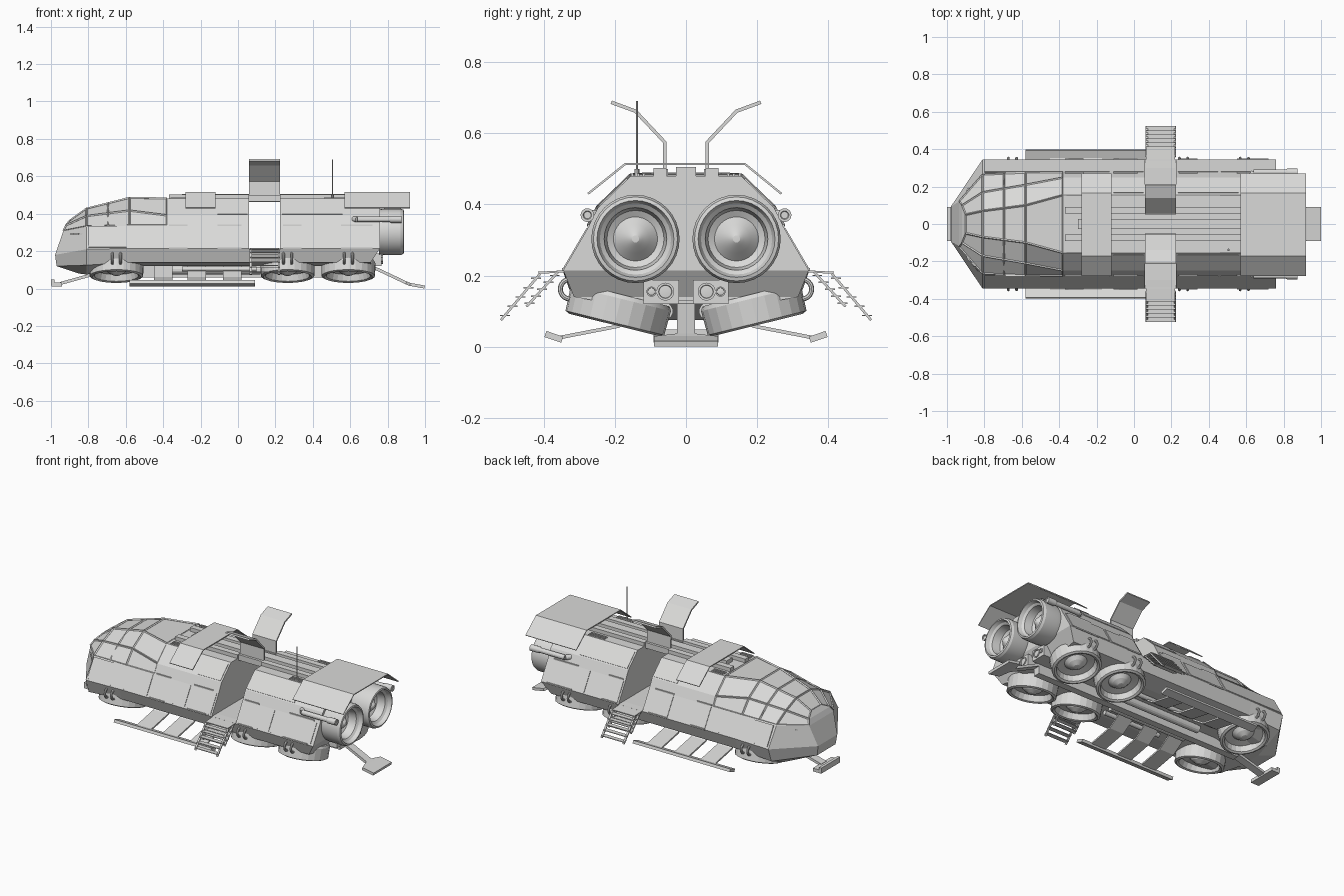
import bpy, bmesh, math
from mathutils import Vector, Matrix

cube = bpy.data.objects.get("Cube")
if cube:
    bpy.data.objects.remove(cube)

GREY = (0.7, 0.7, 0.69, 1)
mat = bpy.data.materials.new("light grey paint")
mat.use_nodes = True
mat.diffuse_color = GREY
mat.node_tree.nodes["Principled BSDF"].inputs["Base Color"].default_value = GREY


def finish(name, bm):
    bmesh.ops.recalc_face_normals(bm, faces=bm.faces)
    me = bpy.data.meshes.new(name)
    bm.to_mesh(me)
    bm.free()
    me.materials.append(mat)
    ob = bpy.data.objects.new(name, me)
    bpy.context.collection.objects.link(ob)
    return ob


def box(name, x, y, z):
    """Box from three (low, high) ranges."""
    bm = bmesh.new()
    bmesh.ops.create_cube(bm, size=1)
    for v in bm.verts:
        v.co = [r[0] + (c + 0.5) * (r[1] - r[0]) for c, r in zip(v.co, (x, y, z))]
    return finish(name, bm)


def strip(name, rows, thick):
    """Open grid of points given a thickness."""
    bm = bmesh.new()
    grid = [[bm.verts.new(p) for p in row] for row in rows]
    for a, b in zip(grid, grid[1:]):
        for i in range(len(a) - 1):
            bm.faces.new((a[i], a[i + 1], b[i + 1], b[i]))
    ob = finish(name, bm)
    mod = ob.modifiers.new("thickness", 'SOLIDIFY')
    mod.thickness, mod.offset = thick, 0
    return ob


def sheet(name, yz, x0, x1, thick=0.01):
    return strip(name, [[(x, y, z) for y, z in yz] for x in (x0, x1)], thick)


def rod(name, a, b, r, sides=8):
    a, b = Vector(a), Vector(b)
    bm = bmesh.new()
    bmesh.ops.create_cone(bm, cap_ends=True, segments=sides, radius1=r, radius2=r, depth=(b - a).length)
    turn = (b - a).to_track_quat('Z', 'Y').to_matrix().to_4x4()
    bm.transform(Matrix.Translation((a + b) / 2) @ turn)
    return finish(name, bm)


def lathe(name, profile, place, axis, sides=32):
    """Spin (radius, distance) points about an axis."""
    bm = bmesh.new()
    vs = [bm.verts.new((r, 0, h)) for r, h in profile]
    es = [bm.edges.new(p) for p in zip(vs, vs[1:])]
    bmesh.ops.spin(bm, geom=vs + es, cent=(0, 0, 0), axis=(0, 0, 1), angle=math.tau, steps=sides)
    bmesh.ops.remove_doubles(bm, verts=bm.verts, dist=0.0005)
    bm.transform(Matrix.Translation(place) @ Vector(axis).to_track_quat('Z', 'Y').to_matrix().to_4x4())
    ob = finish(name, bm)
    bpy.context.view_layer.objects.active = ob
    ob.select_set(True)
    bpy.ops.object.shade_smooth_by_angle(angle=math.radians(14))
    ob.select_set(False)
    return ob


def loft(name, halves):
    """Closed hull through half sections mirrored over y."""
    bm = bmesh.new()
    rings = []
    for half in halves:
        pts = half + [(x, -y, z) for x, y, z in reversed(half)]
        rings.append([bm.verts.new(p) for p in pts])
    n = len(rings[0])
    for a, b in zip(rings, rings[1:]):
        for i in range(n):
            j = (i + 1) % n
            bm.faces.new((a[i], a[j], b[j], b[i]))
    for ring in (rings[0], rings[-1]):
        for i in range(n // 2 - 1):
            bm.faces.new((ring[i], ring[i + 1], ring[n - 2 - i], ring[n - 1 - i]))
    return finish(name, bm)


# Hull sections, from crown to belly
BODY = [(0.155, 0.48), (0.248, 0.39), (0.275, 0.335), (0.345, 0.215), (0.315, 0.14), (0.2, 0.12)]
MID = [(0.10, 0.483), (0.21, 0.415)] + BODY[2:]
FORE = [(0.07, 0.425), (0.17, 0.385), (0.265, 0.33), (0.345, 0.21), (0.315, 0.125), (0.2, 0.075)]
TIP = [(-0.90, 0.05, 0.36), (-0.92, 0.10, 0.335), (-0.935, 0.12, 0.305),
       (-0.978, 0.095, 0.18), (-0.97, 0.09, 0.12), (-0.85, 0.08, 0.08)]


def at(x, section):
    return [(x, y, z) for y, z in section]


nose = [TIP, at(-0.81, FORE), at(-0.58, MID), at(-0.38, BODY)]
loft("front_hull", nose + [at(0.06, BODY)])
rear = at(0.76, BODY[:4]) + at(0.71, BODY[4:])
loft("rear_hull", [at(0.225, BODY), rear])
loft("doorway_floor", [at(x, BODY[3:]) for x in (0.06, 0.225)])
box("doorway_roof", (0.06, 0.225), (-0.06, 0.06), (0.462, 0.48))

# Canopy frame
bm = bmesh.new()
rows = []
for ring in nose:
    top = ring[:3]
    rows.append([Vector((x, -y, z)) for x, y, z in reversed(top)] + [Vector(p) for p in top])
rows.insert(2, [(a + b) / 2 for a, b in zip(rows[1], rows[2])])
grid = [[bm.verts.new(p + Vector((0, 0, 0.002))) for p in row] for row in rows]
for a, b in zip(grid, grid[1:]):
    for i in range(5):
        bm.faces.new((a[i], a[i + 1], b[i + 1], b[i]))
frame = finish("canopy_frame", bm)
wire = frame.modifiers.new("bars", 'WIREFRAME')
wire.thickness = 0.011

# Folded roof covers
ROOF = [(-0.275, 0.43), (-0.17, 0.514), (0.165, 0.514), (0.268, 0.43)]
sheet("rear_roof_cover", ROOF, 0.57, 0.92, 0.006)
sheet("front_roof_cover", ROOF, -0.28, -0.12, 0.006)

# Roof spine and rails
box("roof_spine", (-0.3, 0.76), (-0.028, 0.028), (0.47, 0.505))
for s in (-1, 1):
    rail = sorted((s * 0.055, s * 0.092))
    box("front_roof_rail", (-0.37, 0.06), rail, (0.47, 0.503))
    box("rear_roof_rail", (0.225, 0.76), rail, (0.47, 0.503))
    for x0, x1 in ((-0.36, -0.28), (0.46, 0.57)):
        for i in range(3):
            y = s * (0.115 + i * 0.016)
            box("roof_slat", (x0, x1), sorted((y, y + s * 0.007)), (0.47, 0.487))

for s in (-1, 1):
    # Side panels lying on the slopes
    def slope(name, x0, x1, a, b):
        sheet(name, [(s * a[0], a[1]), (s * b[0], b[1])], x0, x1, 0.006)
    for x0, x1 in ((-0.80, -0.39), (-0.37, -0.13), (-0.11, 0.05), (0.235, 0.45), (0.465, 0.74)):
        slope("lower_side_panel", x0, x1, (0.277, 0.332), (0.342, 0.221))
    for x0, x1 in ((-0.11, 0.05), (0.235, 0.56)):
        slope("upper_side_panel", x0, x1, (0.165, 0.471), (0.243, 0.395))
    for x0, x1 in ((-0.37, -0.27), (-0.11, 0.02), (0.24, 0.34), (0.55, 0.72)):
        box("side_grip", (x0, x1), sorted((s * 0.325, s * 0.349)), (0.213, 0.221))
        box("side_vent", (x0, x1), sorted((s * 0.255, s * 0.277)), (0.335, 0.343))

    # Raised door and its lower threshold
    sheet("raised_door", [(s * y, z) for y, z in ((0.06, 0.47), (0.06, 0.575), (0.142, 0.662), (0.21, 0.687))],
          0.06, 0.225, 0.01)
    box("door_hinge", (0.06, 0.225), sorted((s * 0.05, s * 0.08)), (0.465, 0.5))
    sheet("door_sill", [(s * 0.3, 0.214), (s * 0.415, 0.208)], 0.065, 0.22, 0.006)

    # Boarding stairs
    for part, (y0, z0), (y1, z1) in (("upper", (0.36, 0.21), (0.448, 0.113)), ("lower", (0.41, 0.205), (0.52, 0.075))):
        for x in (0.062, 0.213):
            sheet(part + "_stair_rail", [(s * y0, z0), (s * y1, z1)], x, x + 0.012, 0.007)
        for i in range(5):
            t = (i + 0.5) / 5
            y, z = y0 + t * (y1 - y0), z0 + t * (z1 - z0)
            box(part + "_stair_step", (0.065, 0.222), sorted((s * (y - 0.014), s * (y + 0.014))), (z - 0.002, z + 0.002))

    # Main engines
    lathe("engine", [(0.12, 0), (0.124, 0.03), (0.124, 0.115), (0.118, 0.13), (0.108, 0.133), (0.1, 0.11),
                     (0.088, 0.1), (0.08, 0.05), (0.062, 0.04), (0.04, 0.062), (0.02, 0.082), (0.01, 0.089), (0, 0.09)],
          (0.755, s * 0.142, 0.303), (1, 0, 0))

    # Tail lamps
    box("lamp_housing", (0.71, 0.767), sorted((s * 0.02, s * 0.12)), (0.12, 0.188))
    for y, r in ((0.058, 0.025), (0.097, 0.014)):
        lathe("tail_lamp", [(r, 0), (r, 0.008), (r * 0.75, 0.008), (r * 0.7, 0.003), (0, 0.005)],
              (0.766, s * y, 0.155), (1, 0, 0))

    # Exhaust pipes with collars
    rod("exhaust_pipe", (0.64, s * 0.277, 0.37), (0.87, s * 0.277, 0.37), 0.015, 14)
    rod("exhaust_bend", (0.64, s * 0.277, 0.37), (0.62, s * 0.25, 0.37), 0.015, 14)
    lathe("exhaust_collar", [(0.014, 0), (0.019, 0.01), (0.019, 0.065), (0.012, 0.065), (0.01, 0.061), (0, 0.061)],
          (0.81, s * 0.277, 0.37), (1, 0, 0))

    # Tilted lift pods and their hoses
    down = Vector((0, s * 0.24, -0.97)).normalized()
    for px in (-0.65, 0.265, 0.59):
        lathe("lift_pod", [(0, -0.012), (0.138, -0.012), (0.145, 0), (0.143, 0.07), (0.13, 0.076), (0.118, 0.07),
                           (0.108, 0.035), (0.065, 0.03), (0.045, 0.05), (0.018, 0.065), (0, 0.068)],
              (px, s * 0.183, 0.135), down, 24)
        for dx in (-0.022, 0.022):
            tube = [(0.028 + 0.007 * math.cos(k * math.tau / 8), 0.007 * math.sin(k * math.tau / 8)) for k in range(9)]
            lathe("pod_hose", tube, (px + dx, s * 0.325, 0.162), (1, 0, 0))

    # Side skids and struts
    sheet("side_skid", [(s * 0.348, 0.02), (s * 0.395, 0.036)], -0.58, 0.09, 0.018)
    for x in (-0.40, -0.22, -0.03):
        sheet("skid_strut", [(s * 0.36, 0.025), (s * 0.19, 0.058), (s * 0.1, 0.12)], x - 0.05, x + 0.05, 0.01)

    # Belly tubes
    rod("belly_tube", (-0.42, s * 0.06, 0.1), (0.12, s * 0.06, 0.1), 0.024, 14)
    rod("thin_belly_tube", (-0.3, s * 0.14, 0.105), (0.1, s * 0.14, 0.105), 0.014, 12)

    # Small nose slots following the slanted cheek
    for i in range(3):
        x = -0.89 + i * 0.025
        y0, y1 = (0.12 + (q + 0.935) * 1.16 for q in (x, x + 0.018))
        strip("nose_slot", [[(x, s * y0, z), (x + 0.018, s * y1, z)] for z in (0.288, 0.294)], 0.02)

# Belly beam
box("belly_beam", (-0.75, 0.72), (-0.022, 0.022), (0.06, 0.13))


# Front and rear landing feet
def foot(name, path, widths, thick):
    strip(name, [[(x, -w, z), (x, w, z)] for (x, z), w in zip(path, widths)], thick)


foot("rear_foot", [(0.72, 0.115), (0.9, 0.03), (0.92, 0.022), (0.998, 0.008)], (0.025, 0.025, 0.09, 0.09), 0.016)
foot("front_strut", [(-0.74, 0.085), (-0.95, 0.027)], (0.025, 0.025), 0.016)
box("front_foot", (-0.998, -0.94), (-0.092, 0.092), (0.012, 0.032))
box("front_foot_lip", (-1.0, -0.982), (-0.092, 0.092), (0.02, 0.048))

# Antenna
rod("antenna", (0.505, -0.138, 0.475), (0.505, -0.138, 0.69), 0.003, 6)
rod("antenna_base", (0.505, -0.138, 0.475), (0.505, -0.138, 0.5), 0.007, 8)
